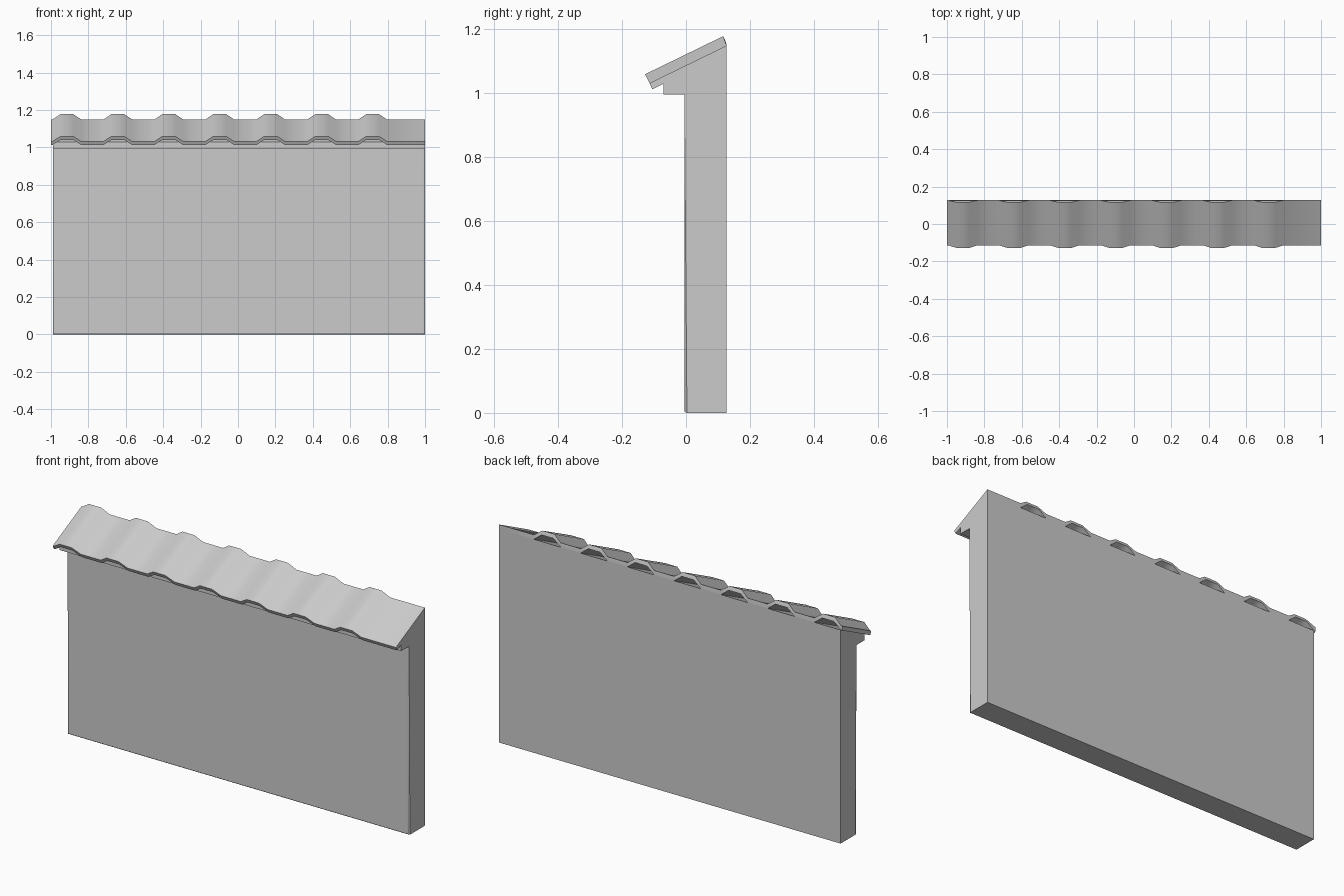
import bpy, bmesh, math
from mathutils import Vector

cube = bpy.data.objects.get("Cube")
if cube:
    bpy.data.objects.remove(cube, do_unlink=True)

grey = bpy.data.materials.new("plain grey")
grey.use_nodes = True
GREY = (0.6, 0.6, 0.6, 1)
grey.diffuse_color = GREY
grey.node_tree.nodes["Principled BSDF"].inputs["Base Color"].default_value = GREY


def finish(bm, name, angle):
    bmesh.ops.recalc_face_normals(bm, faces=bm.faces)
    mesh = bpy.data.meshes.new(name)
    bm.to_mesh(mesh)
    bm.free()
    mesh.materials.append(grey)
    obj = bpy.data.objects.new(name, mesh)
    bpy.context.collection.objects.link(obj)
    bpy.ops.object.select_all(action='DESELECT')
    obj.select_set(True)
    bpy.context.view_layer.objects.active = obj
    bpy.ops.object.shade_smooth_by_angle(angle=math.radians(angle))
    return obj


def extrude_profile(points, x0, x1):
    """Extrude a closed (y, z) outline from x0 to x1."""
    bm = bmesh.new()
    face = bm.faces.new([bm.verts.new((x0, y, z)) for y, z in points])
    new = bmesh.ops.extrude_face_region(bm, geom=[face])["geom"]
    bmesh.ops.translate(bm, vec=(x1 - x0, 0, 0),
                        verts=[v for v in new if isinstance(v, bmesh.types.BMVert)])
    return bm


FRONT, BACK, LEDGE = -0.005, 0.127, -0.07
SLOPE = math.atan(0.487)
EAVE = Vector((0, -0.105, 1.012))


def under_roof(y):
    return EAVE.z + (y - EAVE.y) * math.tan(SLOPE)


# Wall slab with a slanted top and a ledge under the eave
bm = extrude_profile([(FRONT, 0), (BACK, 0), (BACK, under_roof(BACK)),
                      (LEDGE, under_roof(LEDGE)), (LEDGE, 0.995), (FRONT, 0.995)],
                     -0.99, 1.0)
soft = [e for e in bm.edges
        if all(abs(v.co.y - FRONT) < 1e-4 for v in e.verts)
        and min(v.co.z for v in e.verts) < 0.01]
bmesh.ops.recalc_face_normals(bm, faces=bm.faces)
bmesh.ops.bevel(bm, geom=soft, offset=0.008, segments=3, profile=0.5, affect='EDGES')
wall = finish(bm, "wall", 40)
weighted = wall.modifiers.new("flat large faces", 'WEIGHTED_NORMAL')
weighted.keep_sharp = True

# Tiled roof: a slanted sheet with seven raised ribs
RIBS, PITCH, FIRST = 7, 0.2725, -0.915
FOOT, CROWN, RISE, THICK, LENGTH = 0.078, 0.035, 0.031, 0.021, 0.271
outline = [(-1.0, 0)]
for i in range(RIBS):
    c = FIRST + i * PITCH
    outline += [(c - FOOT, 0), (c - CROWN, RISE), (c + CROWN, RISE), (c + FOOT, 0)]
outline.append((1.0, 0))

along = Vector((0, math.cos(SLOPE), math.sin(SLOPE)))
up = Vector((0, -math.sin(SLOPE), math.cos(SLOPE)))


def roof_point(x, s, n):
    p = EAVE + along * s + up * n
    if p.y > BACK:                      # trim flush with the wall's back
        p -= along * ((p.y - BACK) / along.y)
    return (x, p.y, p.z)


bm = bmesh.new()
rings = []
for x, n in outline:
    rings.append([bm.verts.new(roof_point(x, s, h)) for s, h in
                  ((0, n), (LENGTH, n), (LENGTH, n + THICK), (0, n + THICK))])
for a, b in zip(rings, rings[1:]):
    for k in range(4):
        j = (k + 1) % 4
        bm.faces.new((a[k], a[j], b[j], b[k]))
bm.faces.new(rings[0])
bm.faces.new(rings[-1])
finish(bm, "tiled_roof", 50)
